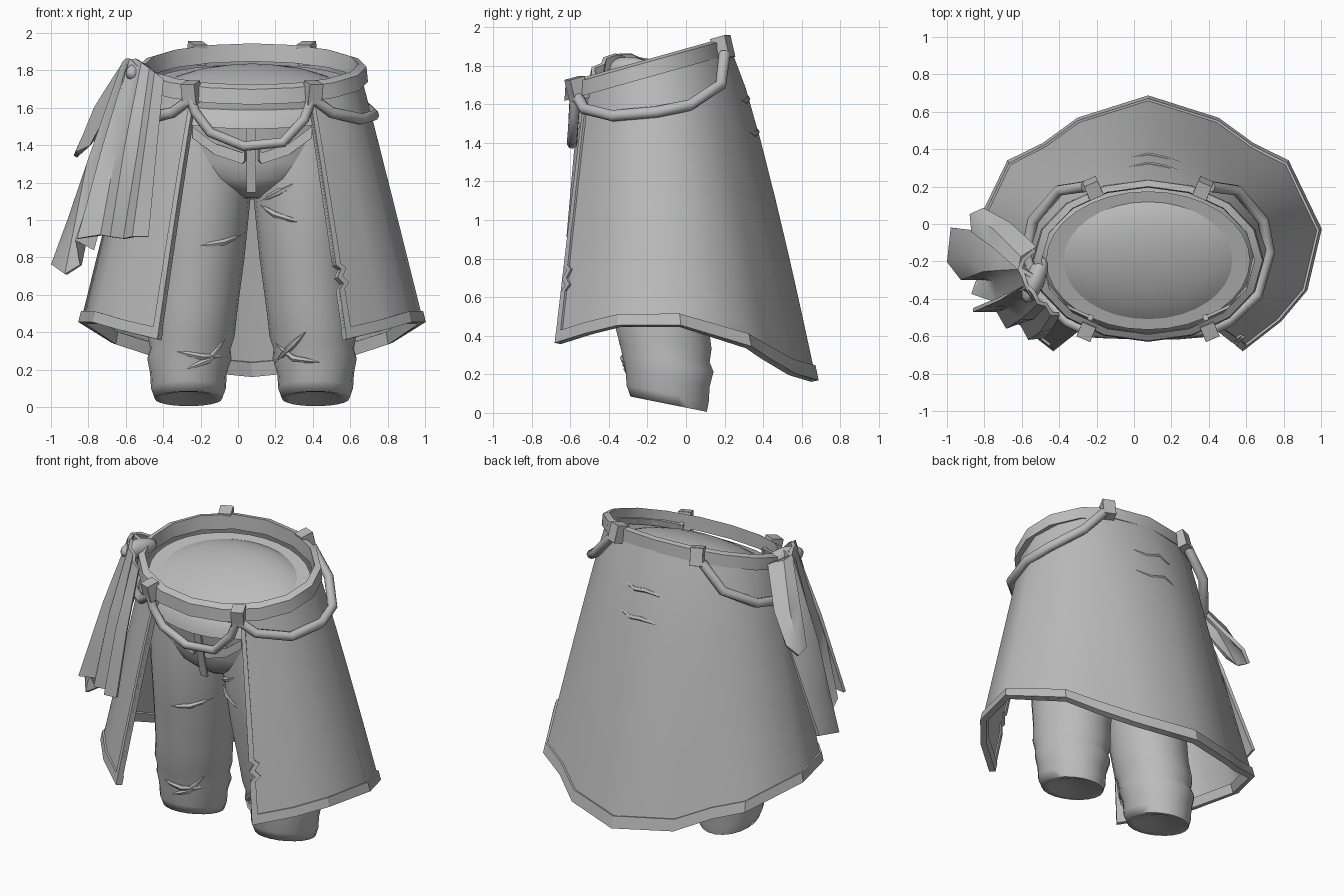
import bpy, bmesh, math
from mathutils import Vector

if "Cube" in bpy.data.objects:
    bpy.data.objects.remove(bpy.data.objects["Cube"])

CX, CY = 0.075, -0.195          # middle of the waist
grey = bpy.data.materials.new("cloth grey")
grey.diffuse_color = (0.5, 0.5, 0.5, 1)
grey.use_nodes = True
grey.node_tree.nodes["Principled BSDF"].inputs["Base Color"].default_value = grey.diffuse_color


def lerp(a, b, t):
    return a + (b - a) * t


def finish(ob, angle=35, solid=0, offset=0):
    ob.data.materials.append(grey)
    bpy.ops.object.select_all(action='DESELECT')
    ob.select_set(True)
    bpy.context.view_layer.objects.active = ob
    if solid:
        m = ob.modifiers.new("thickness", 'SOLIDIFY')
        m.thickness, m.offset, m.use_even_offset = solid, offset, False
        bpy.ops.object.modifier_apply(modifier=m.name)
    bpy.ops.object.shade_smooth_by_angle(angle=math.radians(angle))
    return ob


def grid(name, rows, closed=False, caps=False, **kw):
    """Surface through rows of points."""
    bm = bmesh.new()
    vs = [[bm.verts.new(p) for p in r] for r in rows]
    n = len(rows[0])
    for i in range(len(rows) - 1):
        for j in range(n if closed else n - 1):
            k = (j + 1) % n
            bm.faces.new((vs[i][j], vs[i][k], vs[i + 1][k], vs[i + 1][j]))
    if caps:
        bm.faces.new(vs[0])
        bm.faces.new(vs[-1])
    bmesh.ops.recalc_face_normals(bm, faces=bm.faces)
    me = bpy.data.meshes.new(name)
    bm.to_mesh(me)
    bm.free()
    ob = bpy.data.objects.new(name, me)
    bpy.context.collection.objects.link(ob)
    return finish(ob, **kw)


def tube(name, pts, r, taper=False, res=2):
    """Round cord, or a fold that tapers to its ends."""
    cu = bpy.data.curves.new(name, 'CURVE')
    cu.dimensions, cu.bevel_depth, cu.bevel_resolution, cu.use_fill_caps = '3D', r, res, True
    s = cu.splines.new('POLY')
    s.points.add(len(pts) - 1)
    for i, p in enumerate(pts):
        s.points[i].co = (*p, 1)
        if taper:
            s.points[i].radius = 0.1 + math.sin(math.pi * i / (len(pts) - 1))
    ob = bpy.data.objects.new(name, cu)
    bpy.context.collection.objects.link(ob)
    bpy.ops.object.select_all(action='DESELECT')
    ob.select_set(True)
    bpy.context.view_layer.objects.active = ob
    bpy.ops.object.convert(target='MESH')
    return finish(bpy.context.object, 50)


def flip(p):
    return (2 * CX - p[0], p[1], p[2])


def belt_z(y):
    return 1.67 + (y + 0.62) * 0.28


def ellipse(rx, ry, n, zf, cx=CX, cy=CY):
    out = []
    for i in range(n):
        a = 2 * math.pi * i / n
        x, y = cx + rx * math.cos(a), cy + ry * math.sin(a)
        out.append((x, y, zf(y)))
    return out


# belt: tilted ring with a rectangular section
sec = [(0.57, 0.39, -0.05), (0.62, 0.435, -0.05), (0.612, 0.43, 0.03), (0.57, 0.395, 0.045)]
grid("belt", [ellipse(a, b, 16, lambda y, d=d: belt_z(y) + d) for a, b, d in sec + sec[:1]], closed=True)

# waist filling: soft dome inside the belt
dome = [(s, -0.19 + 0.21 * math.sqrt(1 - s * s)) for s in (1, 0.97, 0.9, 0.78, 0.6, 0.4, 0.2, 0.03)]
grid("waist_dome", [ellipse(0.575 * s, 0.4 * s, 32, lambda y, d=d: belt_z(y) + d) for s, d in dome],
     closed=True, caps=True, angle=80)

# trouser hips, narrowing into the crotch
hips = [(1.0, 0.545, 0.37), (0.55, 0.545, 0.32), (0.3, 0.53, 0.3), (0.12, 0.4, 0.275), (0.02, 0.22, 0.235), (-0.08, 0.06, 0.15)]
grid("trouser_hips", [ellipse(a, b, 32, lambda y, t=t: lerp(1.16, belt_z(y) - 0.06, t)) for t, a, b in hips],
     closed=True, caps=True, angle=80)

# trouser legs: z, centre x, half width, centre y, half depth
LEG = [(1.4, 0.34, 0.26, -0.195, 0.27), (1.12, 0.345, 0.262, -0.19, 0.28), (0.8, 0.36, 0.245, -0.16, 0.27),
       (0.5, 0.385, 0.23, -0.13, 0.25), (0.38, 0.4, 0.232, -0.115, 0.25), (0.31, 0.405, 0.215, -0.11, 0.235),
       (0.26, 0.41, 0.225, -0.095, 0.24), (0.18, 0.415, 0.205, -0.095, 0.22), (0.1, 0.415, 0.2, -0.095, 0.215),
       (0.045, 0.415, 0.18, -0.09, 0.2), (0.05, 0.415, 0.14, -0.09, 0.16), (0.08, 0.415, 0.05, -0.09, 0.06)]


def leg_front(x, z):
    """Depth of the front of a leg at x, z."""
    x = CX + abs(x - CX)
    for a, b in zip(LEG, LEG[1:]):
        if b[0] <= z <= a[0]:
            t = (a[0] - z) / (a[0] - b[0])
            _, cx, rx, cy, ry = [lerp(p, q, t) for p, q in zip(a, b)]
            return cy - ry * math.sqrt(max(0, 1 - ((x - cx) / rx) ** 2))
    return -0.5


for side in ("left", "right"):
    rows = [ellipse(rx, ry, 22, lambda y, z=z, cy=cy: z - (y - cy) * 0.2, cx, cy) for z, cx, rx, cy, ry in LEG]
    if side == "left":
        rows = [[flip(p) for p in r] for r in rows]
    grid(side + "_trouser_leg", rows, closed=True, caps=True, angle=80)

# creases on the trousers
for i, path in enumerate([[(-0.34, 0.3), (-0.2, 0.27), (-0.06, 0.27)], [(-0.28, 0.2), (-0.16, 0.25), (-0.07, 0.36)],
                          [(-0.22, 0.86), (-0.08, 0.88), (0.02, 0.92)], [(0.12, 1.1), (0.22, 1.15), (0.36, 1.22)],
                          [(0.12, 1.08), (0.2, 1.03), (0.36, 0.98)], [(0.2, 0.34), (0.3, 0.26), (0.44, 0.24)],
                          [(0.2, 0.24), (0.28, 0.32), (0.36, 0.4)]]):
    mids = [((a[0] + b[0]) / 2, (a[1] + b[1]) / 2) for a, b in zip(path, path[1:])]
    path = [path[0], mids[0], path[1], mids[1], path[2]]
    tube(f"crease_{i}", [(x, leg_front(x, z) + 0.012, z) for x, z in path], 0.018, True, 1)


def hip_front(x, z):
    t = (z - 1.16) / 0.5
    return CY - lerp(0.26, 0.35, min(1, t * 1.3)) * math.sqrt(1 - ((x - CX) / 0.55) ** 2) - 0.005


# fly and the two pocket flaps
grid("fly", [[(x, hip_front(x, z), z) for x in (0.045, 0.095)] for z in (1.62, 1.45, 1.3, 1.15)], solid=0.015)
for side in (-1, 1):
    flap = [[(CX + side * x, hip_front(CX, z) + 0.25 * x * x - 0.01, z + dz) for x, z in
             ((0.035, 1.33), (0.05, 1.31), (0.2, 1.36), (0.32, 1.45))] for dz in (0.05, -0.01)]
    grid("pocket_flap", flap, solid=0.025)

# coat skirt, half outline from front edge to middle of the back: waist and hem
TOP = [(0.37, -0.505), (0.52, -0.435), (0.61, -0.33), (0.648, -0.15), (0.595, -0.01), (0.495, 0.1), (0.34, 0.18), (CX, 0.225)]
HEM = [(0.57, -0.665, 0.36), (0.775, -0.505, 0.41), (0.91, -0.345, 0.45), (0.985, -0.03, 0.45),
       (0.815, 0.325, 0.34), (0.63, 0.415, 0.28), (0.445, 0.55, 0.2), (CX, 0.668, 0.165)]


def coat(u, t, lift=0):
    """Point on the half skirt: u along the outline, t from waist to hem."""
    i = min(int(u), 6)
    a, b = [Vector((x, y, belt_z(y) - 0.02)) for x, y in TOP[i:i + 2]]
    a = a.lerp(b, u - i)
    b = Vector(HEM[i]).lerp(Vector(HEM[i + 1]), u - i)
    f = t ** lerp(1.1, 0.82, u / 7)
    if u < 1:
        f = lerp(t ** 0.95, f, u)
    p = Vector((lerp(a.x, b.x, f), lerp(a.y, b.y, f), lerp(a.z, b.z, t)))
    out = Vector((p.x - CX, p.y - CY, 0)).normalized()
    return tuple(p + out * lift)


def torn(t):
    """Ragged inset of the right front edge."""
    return {0.72: 0.13, 0.78: 0.14}.get(t, 0)


def full(t, lift=0):
    half = [coat(u, t, lift) for u in range(8)]
    return [coat(torn(t), t, lift)] + half[1:] + [flip(p) for p in half[-2::-1]]


ts = [0, 0.12, 0.28, 0.45, 0.62, 0.7, 0.72, 0.75, 0.78, 0.8, 0.92, 1]
grid("coat_skirt", [full(t) for t in ts], solid=0.015, angle=65)
grid("hem_trim", [full(t) for t in (0.955, 1.0)], solid=0.04, angle=25)

# trimmed front edges, torn on the right
for side in ("left", "right"):
    k = side == "right"
    strip = [[coat(u + k * torn(t), t, 0.002) for u in (0, 0.15)] for t in ts]
    if not k:
        strip = [[flip(p) for p in r] for r in strip]
    grid(side + "_front_trim", strip, solid=0.035, angle=25)

# creases across the back of the coat
for i, t in enumerate((0.15, 0.25)):
    arc = [coat(u, t + d, -0.004) for u, d in ((6.1, -0.03), (6.4, 0), (6.7, 0.01), (7, 0.0))]
    tube(f"back_crease_{i}", arc + [flip(p) for p in arc[-2:0:-1]], 0.018, True, 1)

# cords hanging from the belt
tube("front_cord", [(-0.255, -0.575, 1.66), (-0.23, -0.58, 1.58), (-0.15, -0.585, 1.47), (0.03, -0.59, 1.395),
                    (0.24, -0.59, 1.415), (0.355, -0.58, 1.54), (0.4, -0.575, 1.66)], 0.027)
side_cord = [(0.4, -0.57, 1.65), (0.5, -0.525, 1.575), (0.66, -0.38, 1.54), (0.725, -0.15, 1.56),
             (0.69, 0.02, 1.595), (0.55, 0.18, 1.7), (0.41, 0.2, 1.86)]
tube("right_cord", side_cord, 0.03)
tube("left_cord", [flip(p) for p in side_cord], 0.03)

# belt clasps
for x, y, turn in ((0.4, -0.565, 0.4), (-0.25, -0.565, -0.4), (0.37, 0.19, -0.4), (-0.22, 0.19, 0.4)):
    bpy.ops.mesh.primitive_cube_add(size=1, location=(x, y, belt_z(y) - 0.005), rotation=(0.25, 0, turn))
    ob = bpy.context.object
    ob.name, ob.scale = "belt_clasp", (0.08, 0.085, 0.115)
    b = ob.modifiers.new("soft edge", 'BEVEL')
    b.width, b.segments = 0.012, 1
    finish(ob, 30)


def drape(name, top, mid, low):
    grid(name, [top, [Vector(a).lerp(Vector(b), 0.6) for a, b in zip(top, mid)], mid,
                [Vector(a).lerp(Vector(b), 0.55) for a, b in zip(mid, low)], low], solid=0.022, angle=40)


# hanging sash: front fold, side fold and a short tail
drape("sash_front",
      [(-0.4, -0.48, 1.75), (-0.44, -0.48, 1.79), (-0.47, -0.43, 1.81), (-0.51, -0.42, 1.84), (-0.54, -0.36, 1.86), (-0.58, -0.32, 1.85)],
      [(-0.44, -0.55, 1.35), (-0.5, -0.57, 1.36), (-0.53, -0.5, 1.38), (-0.6, -0.5, 1.4), (-0.64, -0.43, 1.4), (-0.72, -0.4, 1.4)],
      [(-0.48, -0.6, 0.91), (-0.56, -0.61, 0.91), (-0.61, -0.52, 0.9), (-0.68, -0.55, 0.91), (-0.73, -0.46, 0.92), (-0.86, -0.46, 0.9)])
drape("sash_side",
      [(-0.53, -0.4, 1.82), (-0.57, -0.34, 1.86), (-0.59, -0.28, 1.86), (-0.61, -0.24, 1.84), (-0.59, -0.19, 1.83), (-0.53, -0.14, 1.8)],
      [(-0.64, -0.42, 1.3), (-0.73, -0.41, 1.3), (-0.74, -0.3, 1.3), (-0.8, -0.25, 1.3), (-0.79, -0.15, 1.3), (-0.74, -0.05, 1.3)],
      [(-0.77, -0.36, 0.84), (-0.86, -0.37, 0.89), (-0.84, -0.29, 0.76), (-0.92, -0.29, 0.71), (-0.99, -0.2, 0.76), (-0.97, -0.02, 0.8)])
drape("sash_tail",
      [(-0.54, -0.28, 1.84), (-0.61, -0.24, 1.84), (-0.6, -0.18, 1.82), (-0.52, -0.13, 1.79)],
      [(-0.68, -0.16, 1.6), (-0.76, -0.11, 1.6), (-0.75, -0.03, 1.58), (-0.66, 0.0, 1.56)],
      [(-0.79, -0.06, 1.4), (-0.86, -0.04, 1.36), (-0.87, 0.05, 1.34), (-0.8, 0.08, 1.4)])

# knot where the sash crosses the belt
bpy.ops.mesh.primitive_uv_sphere_add(segments=12, ring_count=8, location=(-0.53, -0.3, 1.785), rotation=(0, 0, -0.4))
bpy.context.object.name = "sash_knot"
bpy.context.object.scale = (0.055, 0.13, 0.06)
finish(bpy.context.object, 60)
